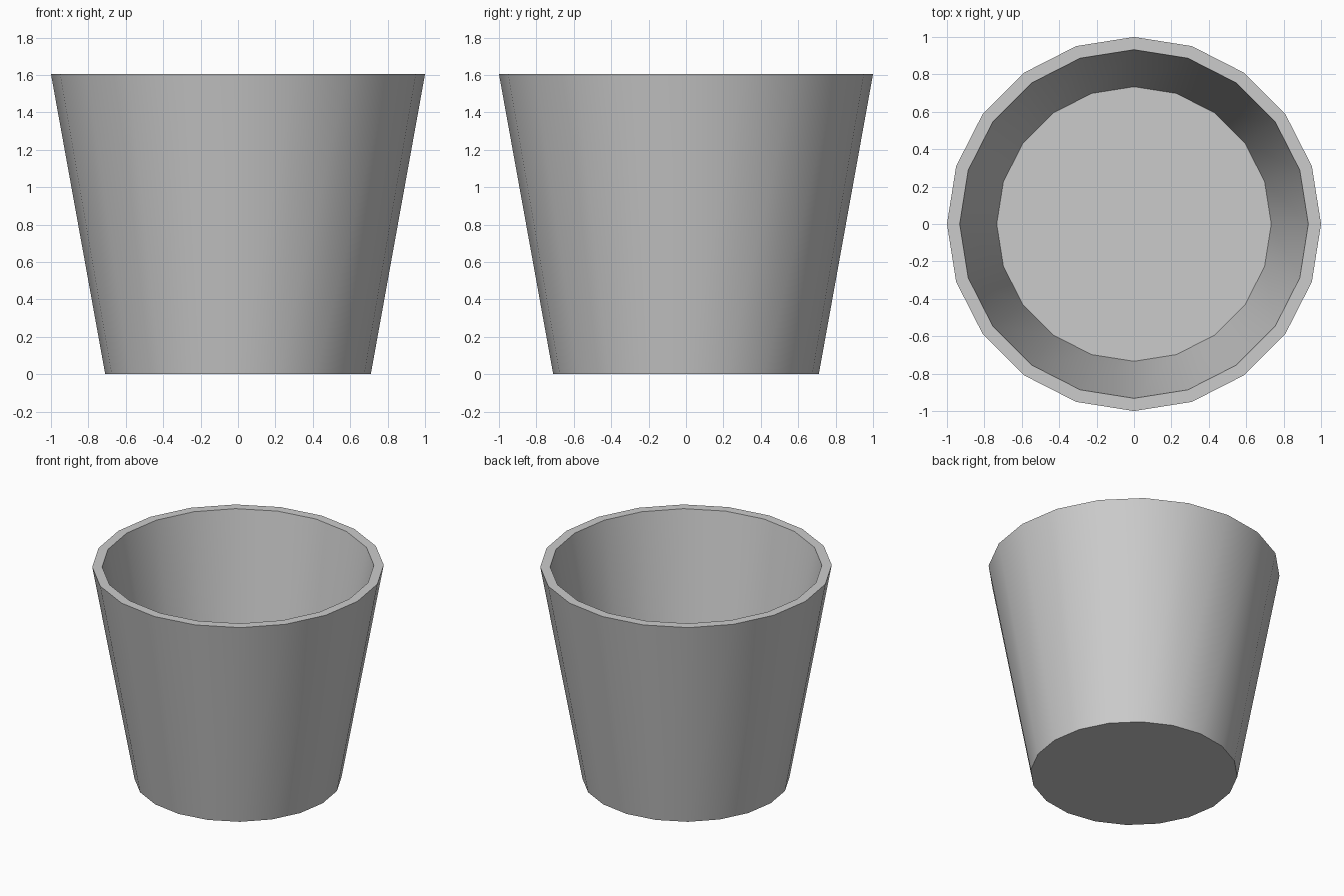
import bpy, bmesh
from math import cos, sin, pi, radians

if "Cube" in bpy.data.objects:
    bpy.data.objects.remove(bpy.data.objects["Cube"])

SIDES = 20
# Profile (radius, height): outer base, outer rim, inner rim, raised inner floor
PROFILE = [(0.71, 0.0), (1.0, 1.605), (0.932, 1.605), (0.734, 0.51)]

# Tapered pot: rings bridged along the profile, capped at base and floor
bm = bmesh.new()
rings = [[bm.verts.new((r * cos(2 * pi * i / SIDES), r * sin(2 * pi * i / SIDES), z))
          for i in range(SIDES)] for r, z in PROFILE]
for lower, upper in zip(rings, rings[1:]):
    for i in range(SIDES):
        j = (i + 1) % SIDES
        bm.faces.new((lower[i], lower[j], upper[j], upper[i]))
bm.faces.new(rings[0][::-1])
bm.faces.new(rings[-1])
bmesh.ops.recalc_face_normals(bm, faces=bm.faces)

mesh = bpy.data.meshes.new("pot")
bm.to_mesh(mesh)
bm.free()
pot = bpy.data.objects.new("pot", mesh)
bpy.context.collection.objects.link(pot)

# Smooth walls, sharp rim and base
bpy.context.view_layer.objects.active = pot
pot.select_set(True)
bpy.ops.object.shade_smooth_by_angle(angle=radians(30))
